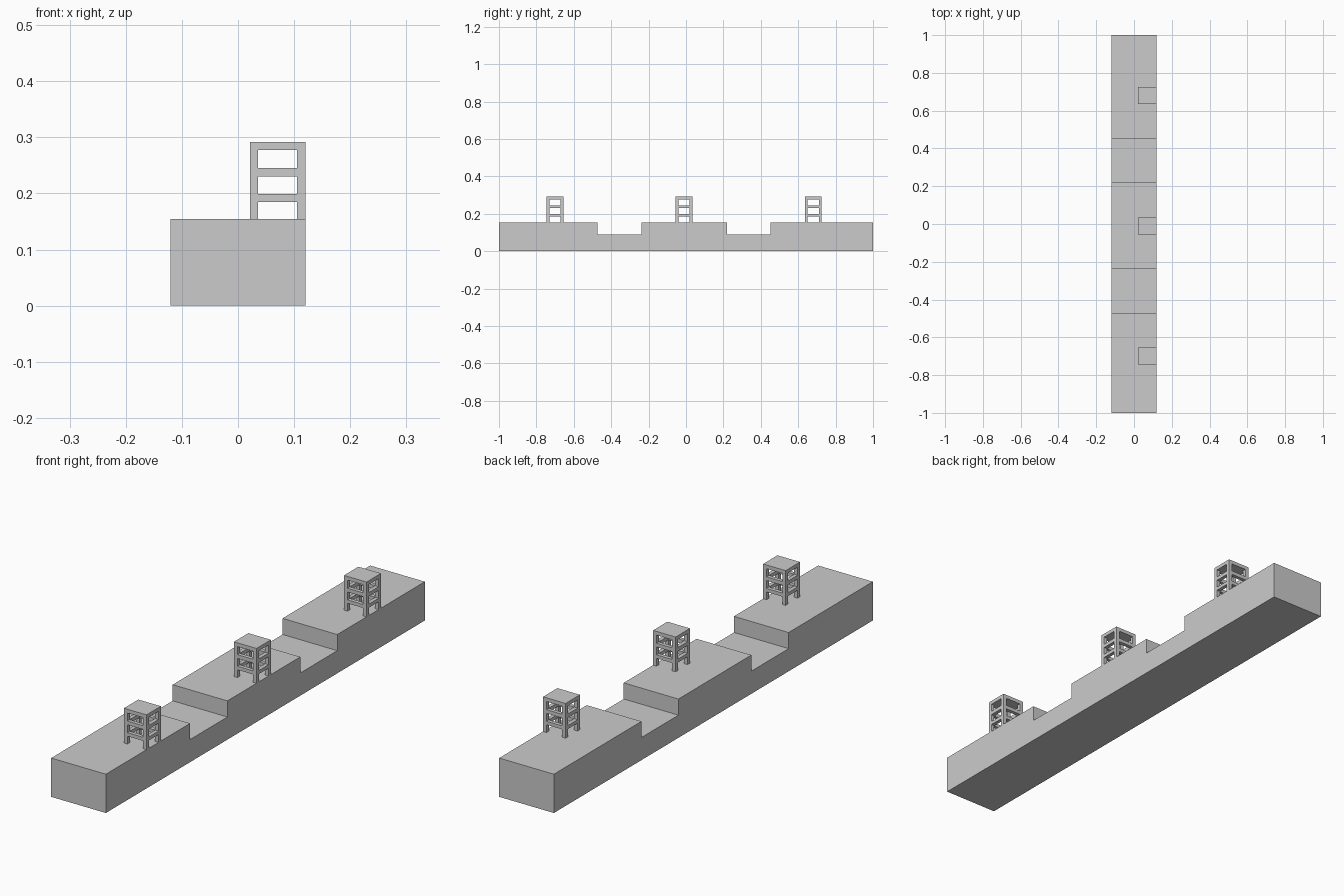
import bpy, bmesh

if "Cube" in bpy.data.objects:
    bpy.data.objects.remove(bpy.data.objects["Cube"])


def finish(name, bm):
    bmesh.ops.remove_doubles(bm, verts=bm.verts, dist=1e-5)
    bmesh.ops.recalc_face_normals(bm, faces=bm.faces)
    bmesh.ops.dissolve_limit(bm, angle_limit=0.01, verts=bm.verts, edges=bm.edges)
    mesh = bpy.data.meshes.new(name)
    bm.to_mesh(mesh)
    bm.free()
    obj = bpy.data.objects.new(name, mesh)
    bpy.context.collection.objects.link(obj)
    return obj


HALF_W, DECK, LOW = 0.12, 0.154, 0.09

# Long stepped base: side profile (y, z) extruded across x
profile = [(-1, 0), (1, 0), (1, DECK), (0.451, DECK), (0.451, LOW),
           (0.219, LOW), (0.219, DECK), (-0.238, DECK), (-0.238, LOW),
           (-0.472, LOW), (-0.472, DECK), (-1, DECK)]
bm = bmesh.new()
face = bm.faces.new([bm.verts.new((-HALF_W, y, z)) for y, z in profile])
ext = bmesh.ops.extrude_face_region(bm, geom=[face])
moved = [v for v in ext["geom"] if isinstance(v, bmesh.types.BMVert)]
bmesh.ops.translate(bm, verts=moved, vec=(2 * HALF_W, 0, 0))
finish("stepped_base", bm)

# Open frame tower: corner posts, two rings of beams and a solid roof,
# described as filled cells of a small grid with only outer faces kept
XS = [0.021, 0.036, 0.105, 0.12]
YS = [-0.045, -0.03, 0.03, 0.045]
ZS = [DECK, 0.185, 0.199, 0.230, 0.245, 0.277, 0.292]
GRID = (XS, YS, ZS)


def filled(i, j, k):
    if not (0 <= i < 3 and 0 <= j < 3 and 0 <= k < 6):
        return False
    if i != 1 and j != 1:
        return True                      # corner post
    if k == 5:
        return True                      # roof
    return k in (1, 3) and (i, j) != (1, 1)   # beam ring


def frame_mesh():
    bm = bmesh.new()
    points = {}

    def vert(c):
        if c not in points:
            points[c] = bm.verts.new([GRID[a][c[a]] for a in range(3)])
        return points[c]

    cells = [(i, j, k) for i in range(3) for j in range(3) for k in range(6)
             if filled(i, j, k)]
    for cell in cells:
        for axis in range(3):
            for side in (0, 1):
                near = list(cell)
                near[axis] += 2 * side - 1
                if filled(*near):
                    continue
                u, v = (axis + 1) % 3, (axis + 2) % 3
                quad = []
                for du, dv in ((0, 0), (1, 0), (1, 1), (0, 1)):
                    c = list(cell)
                    c[axis] += side
                    c[u] += du
                    c[v] += dv
                    quad.append(vert(tuple(c)))
                bm.faces.new(quad)
    return bm


# Three towers along the right edge
front = finish("tower_front", frame_mesh())
front.location.y = -0.70
for name, y in (("tower_middle", -0.01), ("tower_back", 0.68)):
    tower = bpy.data.objects.new(name, front.data)
    bpy.context.collection.objects.link(tower)
    tower.location.y = y
